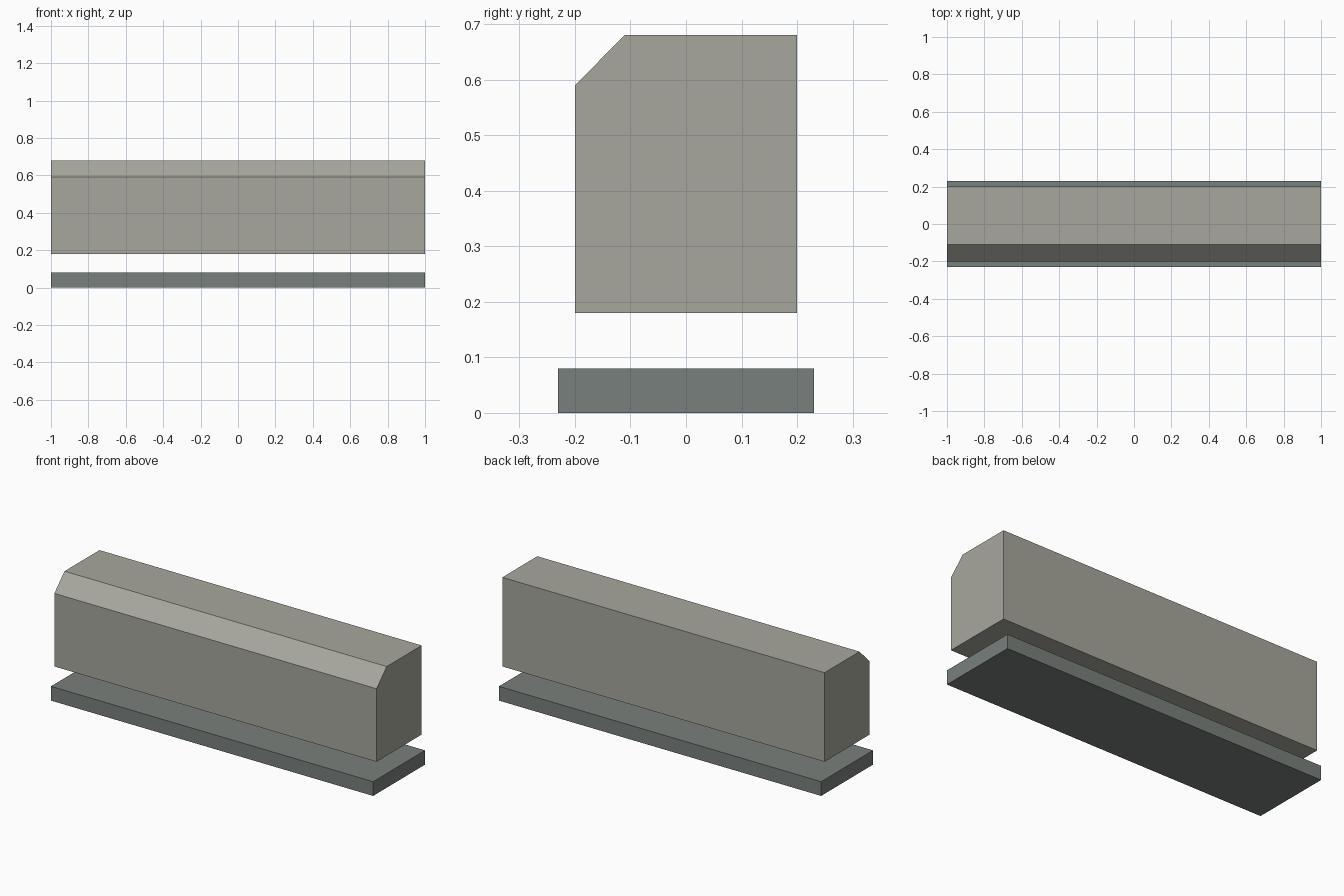
import bpy
import bmesh

if "Cube" in bpy.data.objects:
    bpy.data.objects.remove(bpy.data.objects["Cube"])


def make_material(name, rgb):
    mat = bpy.data.materials.new(name)
    mat.diffuse_color = (*rgb, 1.0)
    mat.use_nodes = True
    mat.node_tree.nodes["Principled BSDF"].inputs["Base Color"].default_value = mat.diffuse_color
    return mat


def extrude_profile(name, profile, mat, half_length=1.0):
    """Extrude a closed (y, z) profile along x, centred on x = 0."""
    bm = bmesh.new()
    face = bm.faces.new([bm.verts.new((-half_length, y, z)) for y, z in profile])
    result = bmesh.ops.extrude_face_region(bm, geom=[face])
    moved = [v for v in result["geom"] if isinstance(v, bmesh.types.BMVert)]
    bmesh.ops.translate(bm, verts=moved, vec=(2 * half_length, 0, 0))
    bmesh.ops.recalc_face_normals(bm, faces=bm.faces)
    mesh = bpy.data.meshes.new(name)
    bm.to_mesh(mesh)
    bm.free()
    mesh.materials.append(mat)
    obj = bpy.data.objects.new(name, mesh)
    bpy.context.collection.objects.link(obj)
    return obj


light_concrete = make_material("light_concrete", (0.39, 0.39, 0.34))
grey_bedding = make_material("grey_bedding", (0.19, 0.215, 0.20))

# Flat bedding slab on the ground
extrude_profile("bedding_slab",
                [(-0.23, 0), (0.23, 0), (0.23, 0.08), (-0.23, 0.08)],
                grey_bedding)

# Kerb block floating above the slab, with a chamfered front top edge
extrude_profile("kerb_block",
                [(-0.20, 0.18), (0.20, 0.18), (0.20, 0.68),
                 (-0.11, 0.68), (-0.20, 0.59)],
                light_concrete)
